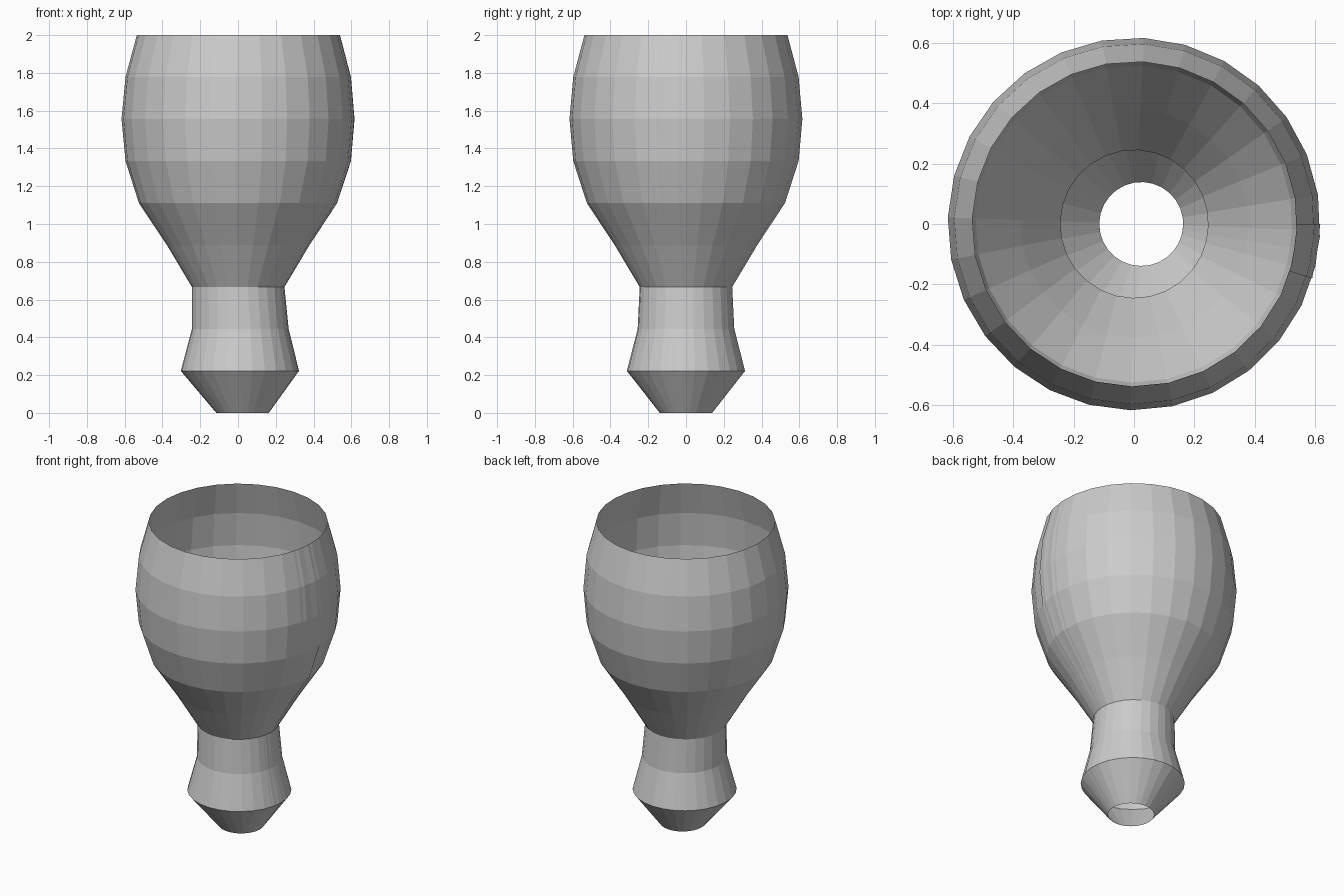
import bpy, bmesh
from math import cos, sin, radians

if "Cube" in bpy.data.objects:
    bpy.data.objects.remove(bpy.data.objects["Cube"])

# Profile rings at equal heights: (radius, sideways shift in x)
RINGS = [(0.139, 0.024), (0.313, 0.010), (0.256, 0.012), (0.245, 0.001),
         (0.378, 0.001), (0.525, 0.0), (0.597, 0.001), (0.617, 0.0),
         (0.597, 0.001), (0.538, 0.002)]
HEIGHT = 2.0
STEPS = 29                    # sides, the sweep overlaps itself a little
START, END = -17.0, 360.0     # degrees, seam on the +x side

bm = bmesh.new()

# Open vase wall swept around z
grid = []
for i, (r, shift) in enumerate(RINGS):
    z = HEIGHT * i / (len(RINGS) - 1)
    angles = [radians(START + (END - START) * k / STEPS) for k in range(STEPS + 1)]
    grid.append([bm.verts.new((shift + r * cos(a), r * sin(a), z)) for a in angles])

for low, high in zip(grid, grid[1:]):
    for k in range(STEPS):
        bm.faces.new((low[k], low[k + 1], high[k + 1], high[k]))

mesh = bpy.data.meshes.new("vase_wall")
bm.to_mesh(mesh)
bm.free()
vase = bpy.data.objects.new("vase_wall", mesh)
bpy.context.collection.objects.link(vase)
